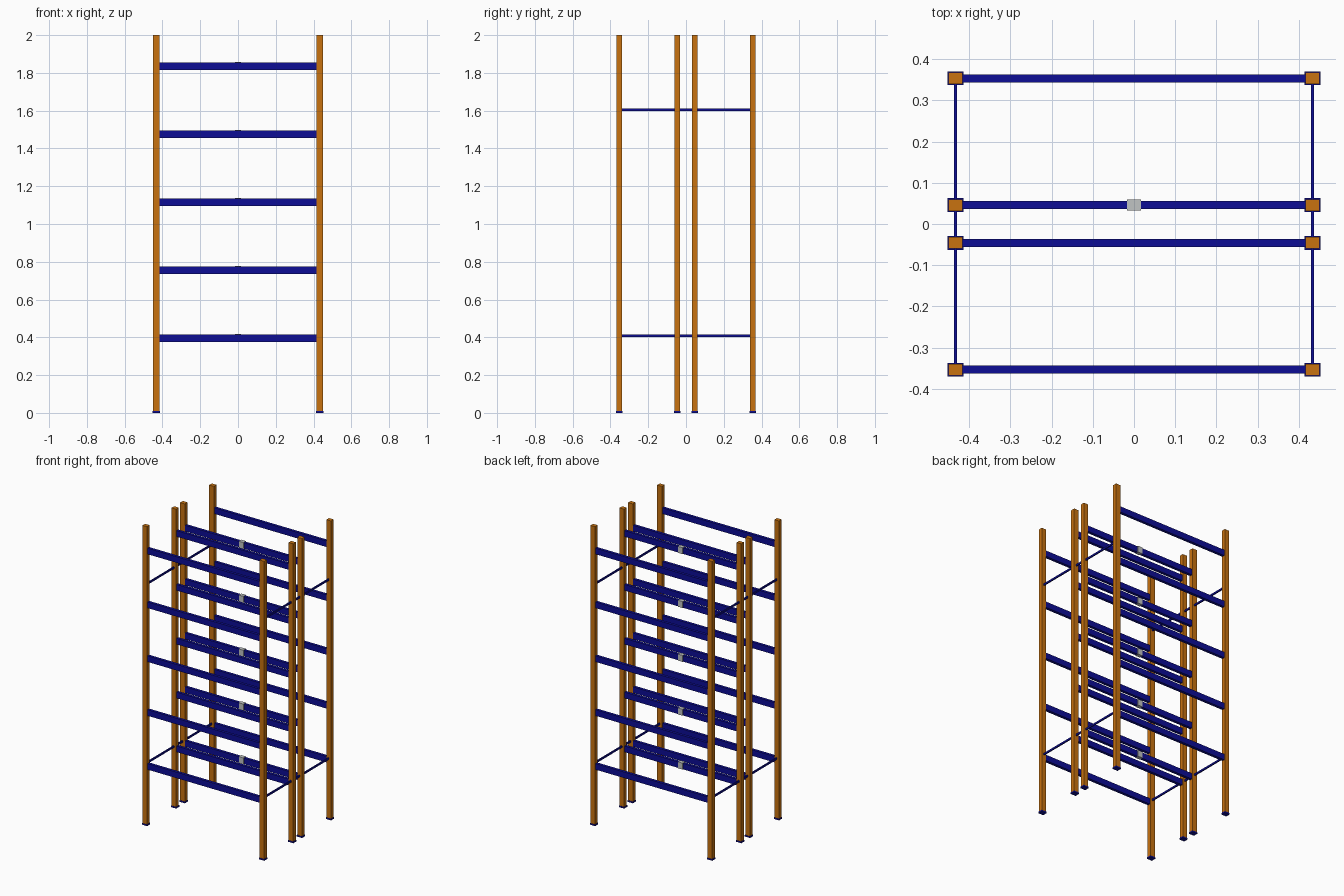
import bpy

cube = bpy.data.objects.get("Cube")
if cube:
    bpy.data.objects.remove(cube, do_unlink=True)


def material(name, rgb):
    m = bpy.data.materials.new(name)
    m.use_nodes = True
    m.diffuse_color = (*rgb, 1)
    m.node_tree.nodes["Principled BSDF"].inputs["Base Color"].default_value = (*rgb, 1)
    return m


orange = material("orange paint", (0.58, 0.17, 0.005))
blue = material("dark blue paint", (0.004, 0.004, 0.30))
grey = material("light grey", (0.53, 0.55, 0.55))


def box(name, centre, size, mat):
    bpy.ops.mesh.primitive_cube_add(size=1, location=centre)
    ob = bpy.context.object
    ob.name = name
    ob.scale = size
    bpy.ops.object.transform_apply(location=False, rotation=False, scale=True)
    ob.data.materials.append(mat)
    return ob


HEIGHT = 2.0
POST_X = 0.433
POST_W, POST_D = 0.034, 0.028
PLATE_H = 0.01
ROWS = {"front": -0.353, "inner_front": -0.046, "inner_back": 0.046, "back": 0.353}
LEVELS = [0.395 + 0.36 * i for i in range(5)]
SIDES = {"left": 1, "right": -1}

for row, y in ROWS.items():
    # Uprights with foot plates
    for side, s in SIDES.items():
        x = s * POST_X
        box(f"{row}_{side}_post", (x, y, (HEIGHT + PLATE_H) / 2),
            (POST_W, POST_D, HEIGHT - PLATE_H), orange)
        box(f"{row}_{side}_foot_plate", (x, y, PLATE_H / 2), (0.039, 0.033, PLATE_H), blue)
    # Shelf beams between the uprights
    for i, z in enumerate(LEVELS, 1):
        box(f"{row}_beam_{i}", (0, y, z), (2 * POST_X - POST_W, 0.019, 0.04), blue)

# Thin side ties running front to back
for side, s in SIDES.items():
    for level, z in (("lower", 0.409), ("upper", 1.605)):
        box(f"{level}_{side}_tie", (s * POST_X, 0, z),
            (0.008, 2 * ROWS["back"] - POST_D, 0.012), blue)

# Grey clips around the middle of the inner back beams
for i, z in enumerate(LEVELS, 1):
    box(f"beam_clip_{i}", (0, ROWS["inner_back"], z + 0.001), (0.034, 0.027, 0.043), grey)
